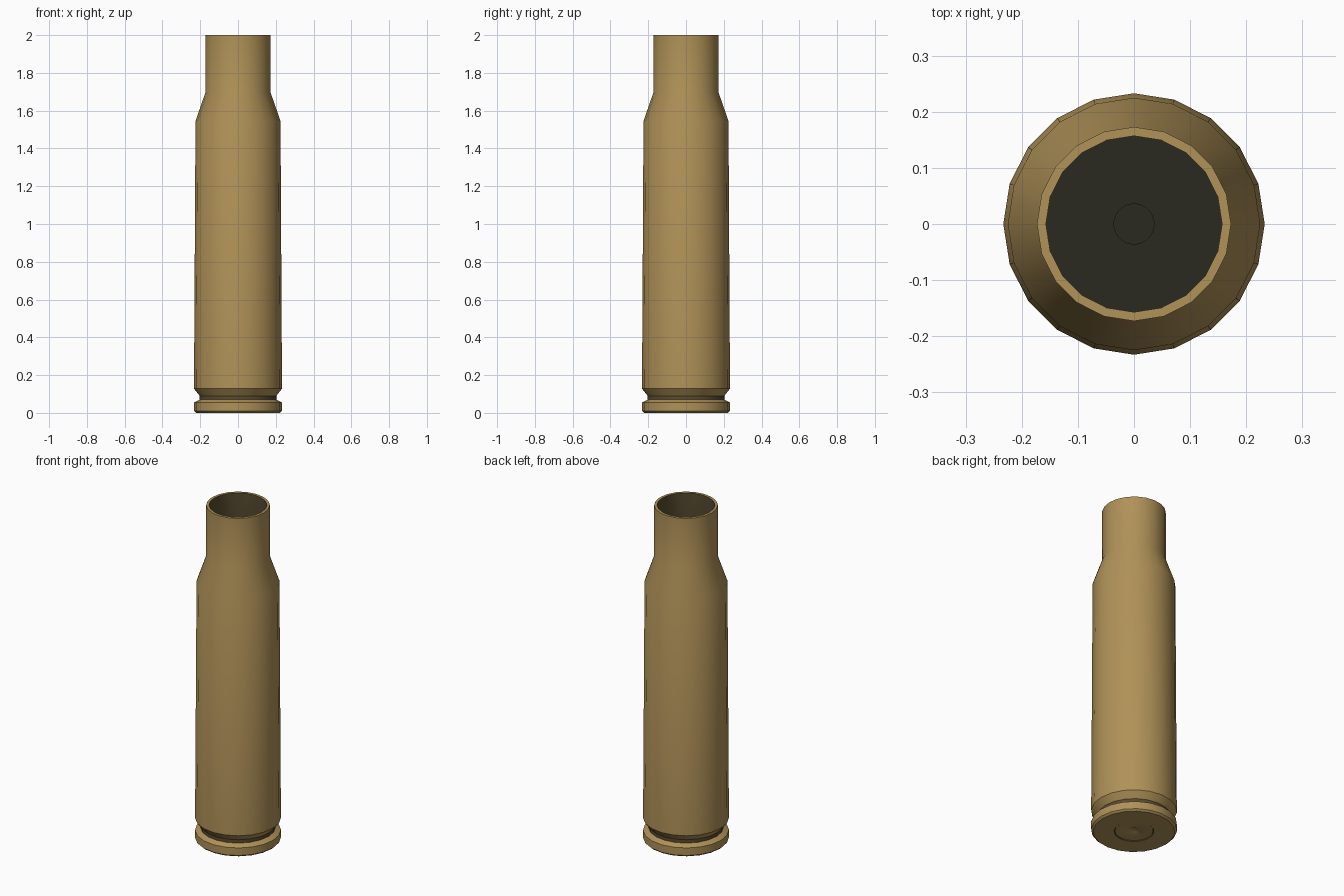
import bpy, bmesh, math

SIDES = 20

cube = bpy.data.objects.get("Cube")
if cube:
    bpy.data.objects.remove(cube)


def material(name, color):
    mat = bpy.data.materials.new(name)
    mat.use_nodes = True
    mat.diffuse_color = color
    mat.node_tree.nodes["Principled BSDF"].inputs["Base Color"].default_value = color
    return mat


brass = material("brass", (0.434, 0.287, 0.098, 1))
tarnish = material("dark tarnished brass", (0.098, 0.07, 0.03, 1))
soot = material("dark soot", (0.023, 0.023, 0.014, 1))


def lathe(name, profile, mat, sides=SIDES):
    """Revolve (radius, height) points; a zero radius closes with a fan."""
    bm = bmesh.new()
    rings = []
    for r, z in profile:
        count = sides if r else 1
        rings.append([bm.verts.new((r * math.cos(math.tau * i / sides),
                                    r * math.sin(math.tau * i / sides), z))
                      for i in range(count)])
    for low, high in zip(rings, rings[1:]):
        for i in range(sides):
            j = (i + 1) % sides
            corners = [low[i % len(low)], low[j % len(low)],
                       high[j % len(high)], high[i % len(high)]]
            bm.faces.new(list(dict.fromkeys(corners)))
    mesh = bpy.data.meshes.new(name)
    bm.to_mesh(mesh)
    bm.free()
    mesh.materials.append(mat)
    obj = bpy.data.objects.new(name, mesh)
    bpy.context.collection.objects.link(obj)
    bpy.ops.object.select_all(action="DESELECT")
    obj.select_set(True)
    bpy.context.view_layer.objects.active = obj
    bpy.ops.object.shade_smooth_by_angle(angle=math.radians(30))


# Base and rim
lathe("rim", [(0.108, 0), (0.222, 0), (0.233, 0.01), (0.233, 0.055),
              (0.203, 0.07)], brass)

# Dark band at the bottom of the extractor groove
lathe("extractor_groove", [(0.203, 0.07), (0.203, 0.09)], tarnish)

# Tapered body, shoulder, neck and lip
lathe("case_body", [(0.203, 0.09), (0.233, 0.128), (0.225, 1.545),
                    (0.173, 1.695), (0.173, 2), (0.157, 2)], brass)

# Hollow inside: walls, then the floor with its flash hole
lathe("bore_wall", [(0.157, 2), (0.157, 1.69), (0.205, 1.54),
                    (0.205, 0.16)], tarnish)
lathe("bore_floor", [(0.205, 0.16), (0.036, 0.16), (0.036, 0.14),
                     (0, 0.14)], soot)

# Primer cup with a centre dimple, set in a dark ring groove
lathe("primer", [(0, 0.012), (0.02, 0.01), (0.032, 0.004), (0.104, 0.004)], brass)
lathe("primer_groove", [(0.104, 0.004), (0.106, 0.012), (0.108, 0)], tarnish)
